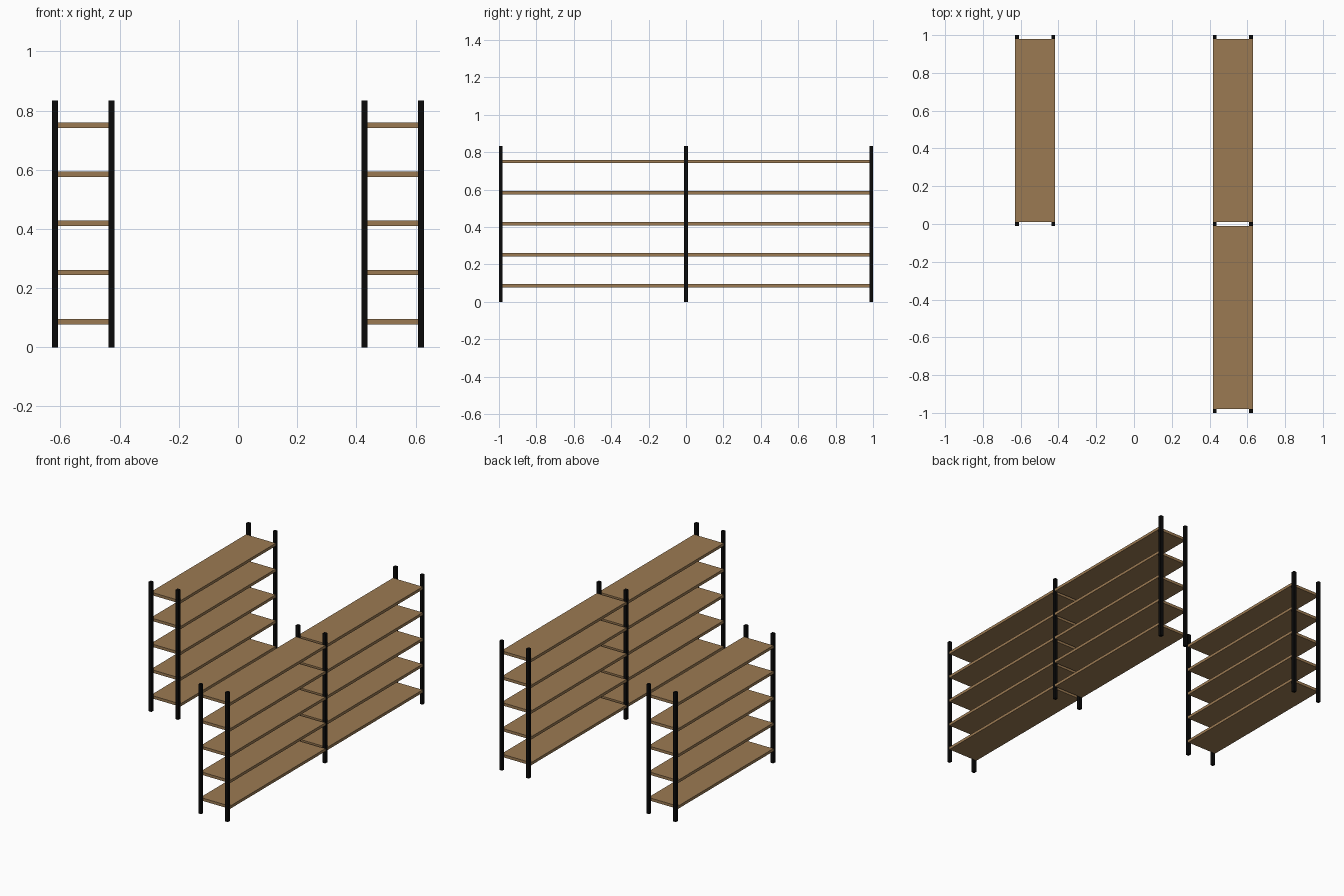
import bpy
import bmesh
from mathutils import Matrix

if "Cube" in bpy.data.objects:
    bpy.data.objects.remove(bpy.data.objects["Cube"])


def material(name, color):
    m = bpy.data.materials.new(name)
    m.diffuse_color = (*color, 1)
    m.use_nodes = True
    m.node_tree.nodes["Principled BSDF"].inputs["Base Color"].default_value = m.diffuse_color
    return m


wood = material("brown wood", (0.33, 0.195, 0.085))
black = material("black metal", (0.003, 0.003, 0.003))


def box(name, lo, hi, mat):
    """Axis-aligned box between two corners."""
    size = [b - a for a, b in zip(lo, hi)]
    mid = [(a + b) / 2 for a, b in zip(lo, hi)]
    bm = bmesh.new()
    bmesh.ops.create_cube(bm, size=1, matrix=Matrix.Diagonal((*size, 1)))
    me = bpy.data.meshes.new(name)
    bm.to_mesh(me)
    bm.free()
    me.materials.append(mat)
    ob = bpy.data.objects.new(name, me)
    ob.location = mid
    bpy.context.collection.objects.link(ob)
    return ob


POST, HEIGHT = 0.02, 0.833
X_IN, X_OUT = 0.418, 0.629
BOARD, FIRST, STEP = 0.018, 0.0775, 0.166


def rack(name, x0, x1, post_ys):
    h = POST / 2
    # square posts, one pair per station along y
    for y in post_ys:
        for x in (x0 + h, x1 - h):
            box(name + "_post", (x - h, y - h, 0), (x + h, y + h, HEIGHT), black)
    # five boards in each bay, fitted between the posts
    for ya, yb in zip(post_ys, post_ys[1:]):
        for i in range(5):
            z = FIRST + i * STEP
            box(name + "_shelf", (x0, ya + h, z), (x1, yb - h, z + BOARD), wood)


rack("left_rack", -X_OUT, -X_IN, [0.0, 0.99])
rack("right_rack", X_IN, X_OUT, [-0.99, 0.0, 0.99])
